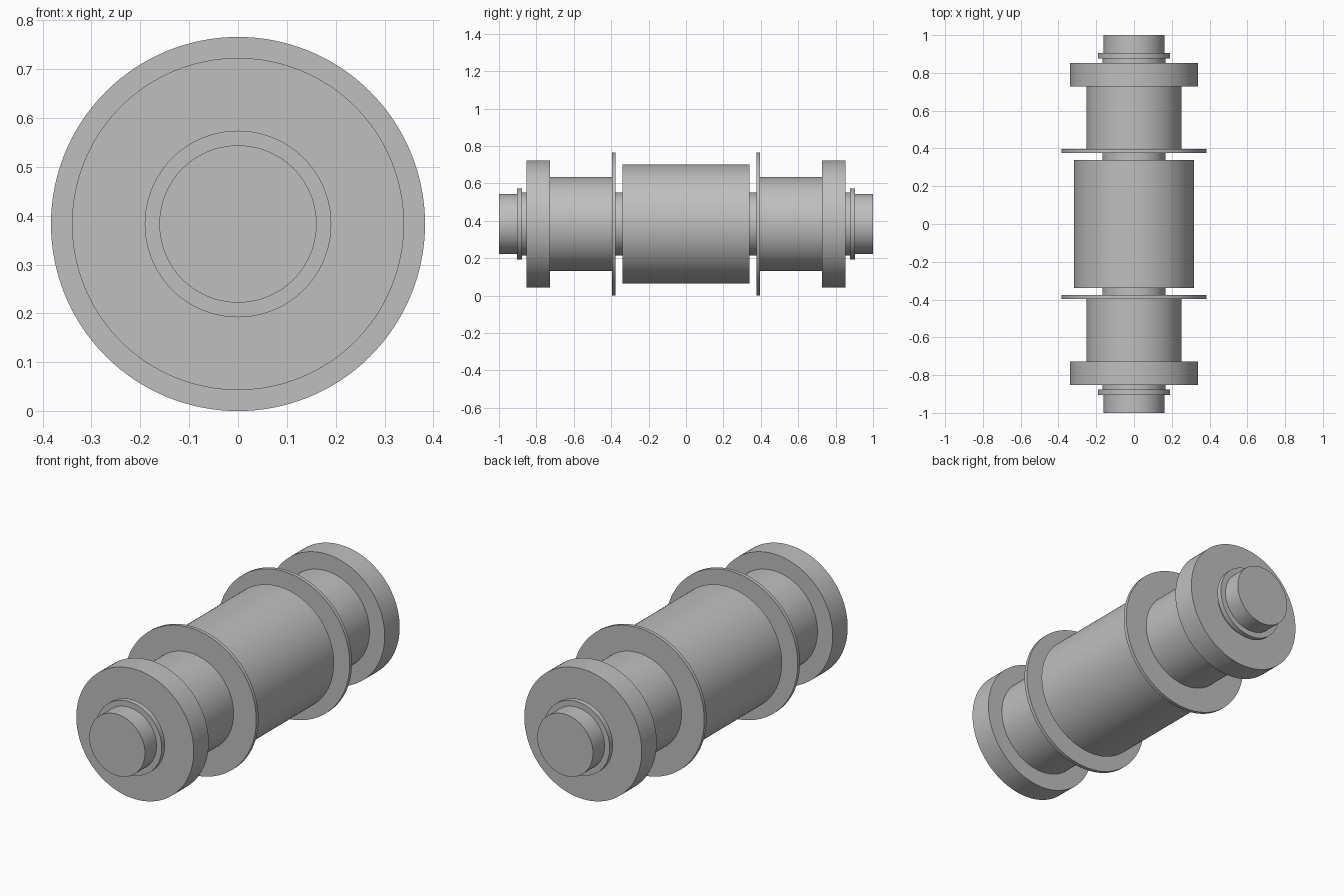
import bpy
import math

if "Cube" in bpy.data.objects:
    bpy.data.objects.remove(bpy.data.objects["Cube"])

AXIS_Z = 0.383   # height of the roller axis
SIDES = 128

steel = bpy.data.materials.new("steel_grey")
steel.diffuse_color = (0.52, 0.52, 0.52, 1.0)
steel.use_nodes = True
steel.node_tree.nodes["Principled BSDF"].inputs["Base Color"].default_value = steel.diffuse_color


def disc(name, radius, y0, y1):
    """Solid cylinder lying along y between y0 and y1."""
    bpy.ops.mesh.primitive_cylinder_add(
        vertices=SIDES, radius=radius, depth=abs(y1 - y0),
        location=(0, (y0 + y1) / 2, AXIS_Z), rotation=(math.pi / 2, 0, 0))
    ob = bpy.context.object
    ob.name = name
    ob.data.materials.append(steel)
    bpy.ops.object.shade_smooth_by_angle(angle=math.radians(30))
    return ob


# Shaft, its thicker middle length and the central drum
disc("shaft", 0.161, -1.0, 1.0)
disc("shaft_sleeve", 0.168, -0.878, 0.878)
disc("centre_drum", 0.318, -0.34, 0.34)

# Parts repeated at both ends
for side, s in (("front", -1), ("back", 1)):
    disc(side + "_thin_flange", 0.383, s * 0.377, s * 0.396)
    disc(side + "_drum", 0.252, s * 0.39, s * 0.74)
    disc(side + "_end_flange", 0.34, s * 0.728, s * 0.852)
    disc(side + "_retaining_ring", 0.191, s * 0.877, s * 0.904)
